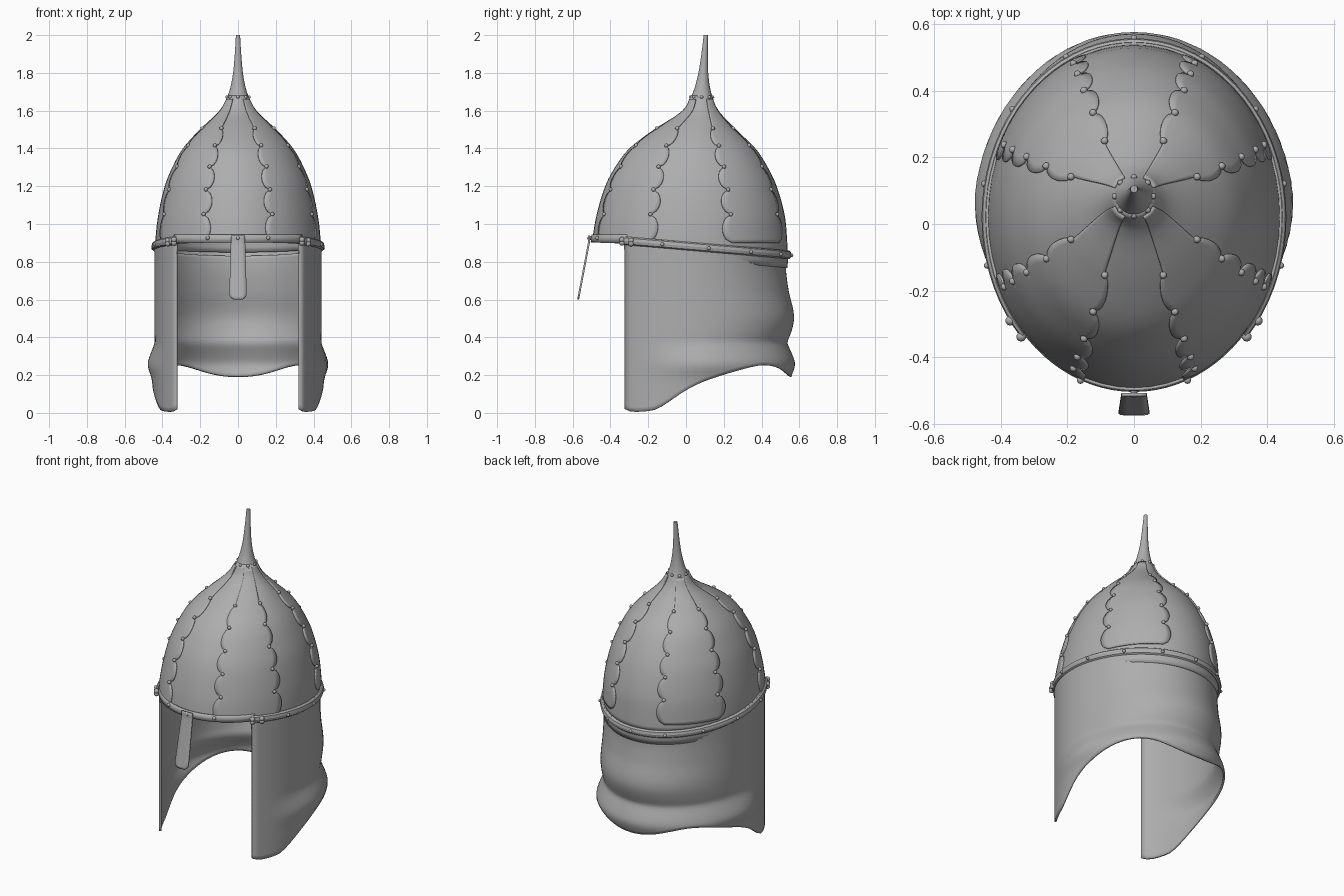
import bpy, bmesh, math
from mathutils import Vector

if "Cube" in bpy.data.objects:
    bpy.data.objects.remove(bpy.data.objects["Cube"])

steel = bpy.data.materials.new("grey steel")
steel.diffuse_color = (0.42, 0.42, 0.42, 1)
steel.use_nodes = True
steel.node_tree.nodes["Principled BSDF"].inputs["Base Color"].default_value = steel.diffuse_color
rad = math.radians

# dome sections: height, half width, front y, back y
SECTIONS = [(0.80, .440, -.502, .540), (0.92, .437, -.495, .535), (1.05, .422, -.473, .522),
            (1.20, .388, -.428, .480), (1.30, .348, -.376, .433), (1.40, .292, -.300, .368),
            (1.50, .203, -.170, .265), (1.60, .098, -.018, .172), (1.68, .052, .026, .136)]


def lerp_table(table, k):
    """Smooth interpolation (cubic through the rows) of a table by its first column."""
    k = min(max(k, table[0][0]), table[-1][0])
    i = max(j for j in range(len(table) - 1) if table[j][0] <= k)
    a, b = table[i], table[i + 1]
    h = b[0] - a[0]
    t = (k - a[0]) / h

    def slope(j, c):
        lo, hi = table[max(j - 1, 0)], table[min(j + 1, len(table) - 1)]
        return (hi[c] - lo[c]) / (hi[0] - lo[0]) * h
    out = []
    for c in range(1, len(a)):
        out.append((2*t**3 - 3*t**2 + 1) * a[c] + (t**3 - 2*t**2 + t) * slope(i, c)
                   + (3*t**2 - 2*t**3) * b[c] + (t**3 - t**2) * slope(i + 1, c))
    return out


def shell(th, z, off=0.0):
    """Point on the dome; th = angle from the front, off = distance outwards."""
    def p(t, h):
        rx, yf, yb = lerp_table(SECTIONS, h)
        return Vector((rx * math.sin(t), (yf + yb) / 2 - (yb - yf) / 2 * math.cos(t), h))
    if not off:
        return p(th, z)
    n = (p(th + .01, z) - p(th - .01, z)).cross(p(th, z + .005) - p(th, z - .005)).normalized()
    return p(th, z) + n * off


def finish(ob, angle=35):
    ob.data.materials.append(steel)
    bpy.ops.object.select_all(action='DESELECT')
    ob.select_set(True)
    bpy.context.view_layer.objects.active = ob
    bpy.ops.object.shade_smooth_by_angle(angle=rad(angle))


def sheet(name, f, nu, nv, closed=False, thick=0.0):
    """Grid surface f(u, v) with u, v in 0..1, given thickness inwards."""
    bm = bmesh.new()
    cols = nu if closed else nu + 1
    g = [[bm.verts.new(f(i / nu, j / nv)) for j in range(nv + 1)] for i in range(cols)]
    for i in range(nu):
        for j in range(nv):
            k = (i + 1) % cols
            bm.faces.new((g[i][j], g[k][j], g[k][j + 1], g[i][j + 1]))
    me = bpy.data.meshes.new(name)
    bm.to_mesh(me)
    bm.free()
    ob = bpy.data.objects.new(name, me)
    bpy.context.collection.objects.link(ob)
    finish(ob)
    if thick:
        m = ob.modifiers.new("thickness", 'SOLIDIFY')
        m.thickness, m.offset = thick, -1
    return ob


def rivets(name, points, r=0.011):
    bm = bmesh.new()
    for p in points:
        s = bmesh.ops.create_icosphere(bm, subdivisions=2, radius=r)
        bmesh.ops.translate(bm, verts=s["verts"], vec=p)
    me = bpy.data.meshes.new(name)
    bm.to_mesh(me)
    bm.free()
    ob = bpy.data.objects.new(name, me)
    bpy.context.collection.objects.link(ob)
    finish(ob, 60)


def rim(th):
    """Height of the dome's tilted lower edge."""
    return 0.905 - 0.055 * (1 - math.cos(th)) / 2


# dome
def dome_f(u, v):
    th = u * 2 * math.pi
    return shell(th, rim(th) + (1.68 - rim(th)) * v)


sheet("dome", dome_f, 56, 28, closed=True, thick=0.012)

# four raised diagonal panels with scalloped edges
CUSPS = [0.90, 1.05, 1.18, 1.30, 1.41, 1.50]
studs = []
for k, mid in enumerate((45, 135, 225, 315)):
    def half(z):
        if z >= CUSPS[-1]:
            return 19.5
        i = max(j for j in range(5) if CUSPS[j] <= max(z, CUSPS[0]))
        t = (z - CUSPS[i]) / (CUSPS[i + 1] - CUSPS[i])
        return 19.5 + 6 * math.sqrt(max(0, math.sin(math.pi * min(max(t, 0), 1))))

    def panel_f(u, v):
        # eight rows per scallop, then the plain strip to the collar
        s = v * 48
        if s <= 40:
            i = min(int(s // 8), 4)
            z = CUSPS[i] + (CUSPS[i + 1] - CUSPS[i]) * (s - 8 * i) / 8
        else:
            z = 1.5 + 0.16 * (s - 40) / 8
        return shell(rad(mid + (2 * u - 1) * half(z)), z, 0.007)
    sheet("scalloped_panel_%d" % (k + 1), panel_f, 12, 48, thick=0.009)
    studs += [shell(rad(mid + s * 20), z, 0.008) for s in (-1, 1) for z in CUSPS[1:]]
rivets("panel_rivets", studs)

# spike leaning slightly back, with riveted collar
SPIKE = [(1.655, .064), (1.675, .056), (1.72, .041), (1.80, .026), (1.90, .017), (2.0, .011)]


def spike_f(u, v):
    z = 1.655 + 0.345 * v
    r = lerp_table(SPIKE, z)[0]
    a = u * 2 * math.pi
    return (r * math.sin(a), 0.082 + 0.023 * v - r * math.cos(a), z)


sheet("spike", spike_f, 20, 14, closed=True)
sheet("spike_tip", lambda u, v: (.011 * (1 - v) * math.sin(u * 2 * math.pi),
                                 .105 - .011 * (1 - v) * math.cos(u * 2 * math.pi), 2.0), 20, 1, True)
rivets("collar_rivets", [Vector((.058 * math.sin(i * math.pi / 4), .083 - .058 * math.cos(i * math.pi / 4), 1.672))
                         for i in range(8)], 0.009)

# front brow band
sheet("brow_band", lambda u, v: shell(rad(-50 + 100 * u), 0.903 + 0.04 * v, 0.008), 24, 2, thick=0.01)


# nose guard: tapered plate with rounded end, hanging forwards
def nose_f(u, v):
    z = 0.94 - 0.34 * v
    w = 0.037 + 0.010 * v
    if z < 0.63:
        w *= max(0.55, math.sqrt(max(0, 1 - ((0.63 - z) / 0.036) ** 2)))
    return ((2 * u - 1) * w, -0.508 - 0.058 * max(0, (v - .1) / .9), z)


sheet("nose_guard", nose_f, 4, 24, thick=0.01)
rivets("brow_rivets", [shell(rad(a), 0.925, 0.01) for a in (-21, 0, 21)] + [Vector((0, -.512, .925))])

# side and back band: flange plus hinge rod, both tilted down to the back
START = 132


def band_z(y):
    return 0.945 - 0.075 * (y + 0.33) / 0.87


def band_pt(u, drop, off):
    th = rad(180 + START * (2 * u - 1))
    y = 0.02 - 0.52 * math.cos(th)
    return Vector(((0.438 + off) * math.sin(th), 0.02 - (0.518 + off) * math.cos(th), band_z(y) - drop))


sheet("hinge_flange", lambda u, v: band_pt(u, 0.102 - 0.09 * v, 0.008 - 0.010 * (1 - v)), 56, 3, thick=0.01)


def rod_f(u, v):
    a = v * 2 * math.pi
    return band_pt(u, 0.033 - 0.022 * math.sin(a), 0.008 + 0.012 * math.cos(a))


sheet("hinge_rod", rod_f, 56, 8)
rivets("hinge_rivets", [band_pt(i / 10, 0.035, 0.02) for i in range(11)], 0.010)
rivets("hinge_knobs", [band_pt(u, d, 0.018) for u in (0.0, 0.025, 0.975, 1.0) for d in (0.028, 0.045)], 0.015)

# neck and cheek guard: bottom edge height by y, back bulge by z, flared hem
HEM = [(-.335, .03), (-.29, .008), (-.22, .008), (-.15, .022), (0, .12), (.1, .172), (.25, .226),
       (.37, .252), (.45, .24), (.53, .19)]
BULGE = [(.37, 0), (.50, .035), (.65, .006), (.77, -.008), (.90, .0)]
FLARE = [(.0, -.005), (.12, .010), (.185, .018), (.255, .040), (.30, .028), (.37, 0), (.42, 0)]


def guard_f(u, v):
    a = rad(START * (2 * u - 1))
    y = 0.02 + 0.505 * math.cos(a)
    low = lerp_table(HEM, y)[0]
    top = band_z(y) - 0.04
    z = top + (low - top) * v
    fade = min(1, max(0, (122 - abs(math.degrees(a))) / 42))
    fade = fade * fade * (3 - 2 * fade)
    off = fade * lerp_table(FLARE, z)[0]
    if z > .37:
        off += max(0, math.cos(a)) ** 2 * lerp_table(BULGE, z)[0]
    return ((0.430 + off) * math.sin(a), 0.02 + (0.505 + off) * math.cos(a), z)


sheet("neck_guard", guard_f, 64, 36, thick=-0.012).modifiers[0].offset = -1
